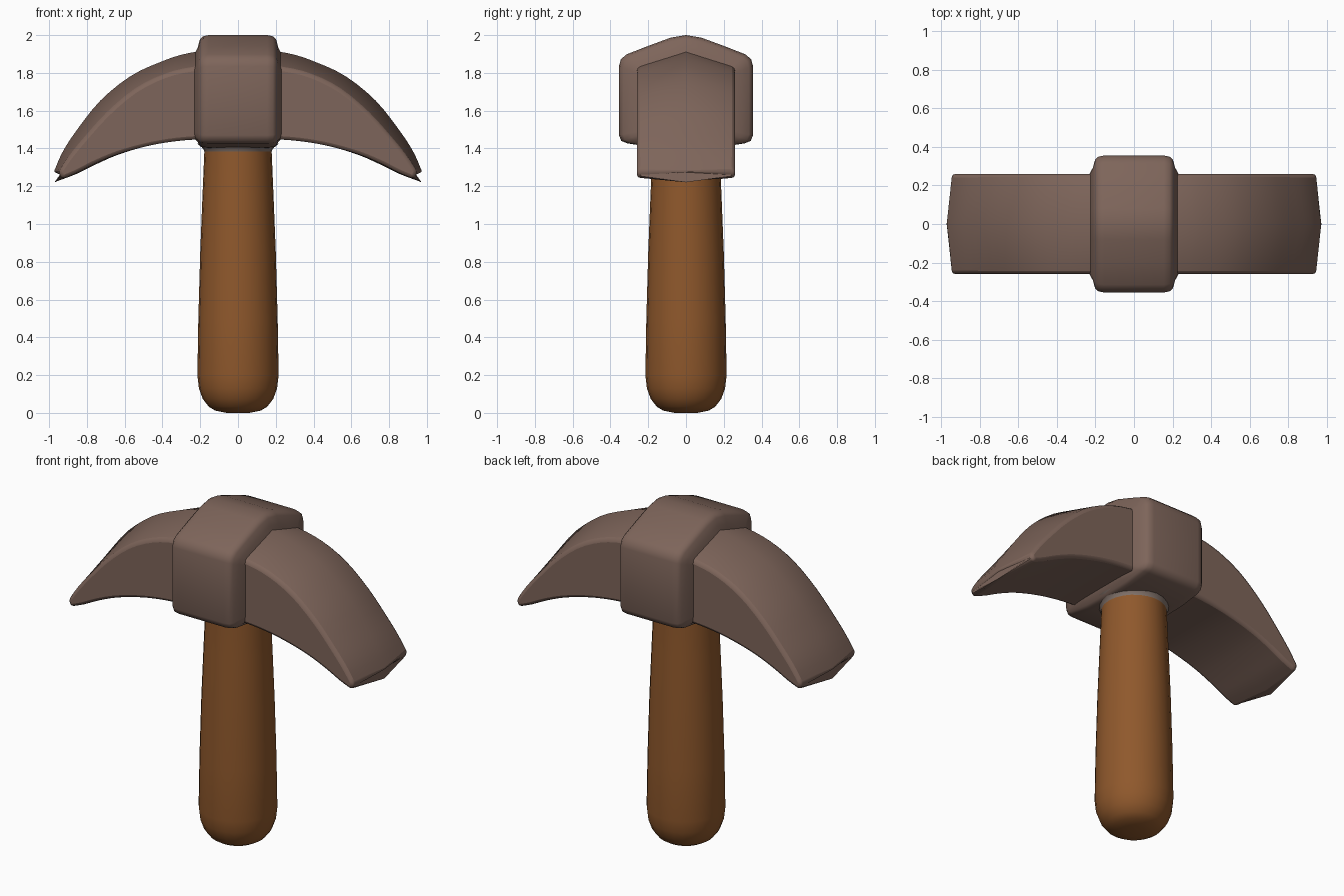
import bpy, bmesh, math
from mathutils import Vector

if "Cube" in bpy.data.objects:
    bpy.data.objects.remove(bpy.data.objects["Cube"])


def material(name, color):
    m = bpy.data.materials.new(name)
    m.diffuse_color = (*color, 1)
    m.use_nodes = True
    m.node_tree.nodes["Principled BSDF"].inputs["Base Color"].default_value = m.diffuse_color
    return m


HEAD = material("brown stone", (0.208, 0.130, 0.103))
WOOD = material("warm wood", (0.275, 0.098, 0.025))
RIM = material("grey rim", (0.235, 0.180, 0.155))


def loft(name, rings, mat, bevel=0, angle=40):
    """Skin closed rings of equal length and cap both ends."""
    bm = bmesh.new()
    vs = [[bm.verts.new(p) for p in r] for r in rings]
    n = len(rings[0])
    for a, b in zip(vs, vs[1:]):
        for i in range(n):
            j = (i + 1) % n
            bm.faces.new((a[i], a[j], b[j], b[i]))
    bm.faces.new(vs[0])
    bm.faces.new(vs[-1])
    bmesh.ops.recalc_face_normals(bm, faces=bm.faces[:])
    me = bpy.data.meshes.new(name)
    bm.to_mesh(me)
    bm.free()
    me.materials.append(mat)
    ob = bpy.data.objects.new(name, me)
    bpy.context.collection.objects.link(ob)
    if bevel:
        m = ob.modifiers.new("soft edges", 'BEVEL')
        m.width = bevel
        m.segments = 2
        m.limit_method = 'ANGLE'
        m.angle_limit = math.radians(angle)
        m.use_clamp_overlap = False
    bpy.ops.object.select_all(action='DESELECT')
    ob.select_set(True)
    bpy.context.view_layer.objects.active = ob
    bpy.ops.object.shade_smooth_by_angle(angle=math.radians(50))
    return ob


def catmull(pts, steps):
    """Smooth curve through the points."""
    p = [Vector(q) for q in pts]
    p = [2 * p[0] - p[1]] + p + [2 * p[-1] - p[-2]]
    out = []
    for i in range(1, len(p) - 2):
        a, b, c, d = p[i - 1:i + 3]
        for k in range(steps):
            t = k / steps
            out.append(0.5 * (2 * b + (c - a) * t + (2 * a - 5 * b + 4 * c - d) * t * t
                              + (3 * b - a - 3 * c + d) * t ** 3))
    return out + [p[-2]]


def both_sides(half):
    return [(-x, z) for x, z in half[:0:-1]] + half


# Curved double-ended blade: ridge, shoulder, lower edge and keel curves in x, z
ridge = catmull(both_sides([(0, 1.93), (.25, 1.907), (.41, 1.858), (.57, 1.782), (.73, 1.652),
                            (.86, 1.488), (.932, 1.375), (.978, 1.268)]), 3)
shoulder = catmull(both_sides([(0, 1.85), (.23, 1.828), (.385, 1.792), (.54, 1.715), (.69, 1.590),
                               (.815, 1.453), (.89, 1.362), (.948, 1.278)]), 3)
under = catmull(both_sides([(0, 1.455), (.23, 1.447), (.37, 1.433), (.50, 1.408), (.64, 1.368),
                            (.76, 1.318), (.85, 1.272), (.932, 1.238)]), 3)
keel = catmull(both_sides([(0, 1.455), (.23, 1.447), (.37, 1.433), (.50, 1.408), (.64, 1.365),
                           (.76, 1.312), (.86, 1.263), (.955, 1.228)]), 3)
W = 0.26
loft("blade", [[(r.x, 0, r.y), (s.x, W, s.y), (u.x, W, u.y), (k.x, 0, k.y),
                (u.x, -W, u.y), (s.x, -W, s.y)]
               for r, s, u, k in zip(ridge, shoulder, under, keel)], HEAD, 0.018)


# Collar block: rounded pentagon section, flaring into the blade at each side
def mirrored(half):
    return half + [(-y, z) for y, z in half[::-1] if y > 0]


outer = mirrored([(0, 2.0), (.08, 1.987), (.20, 1.943), (.315, 1.898), (.345, 1.872),
                  (.355, 1.835), (.355, 1.47), (.343, 1.44), (.31, 1.427), (.17, 1.405), (0, 1.40)])
inner = mirrored([(0, 1.895), (.08, 1.870), (.16, 1.845), (.235, 1.822), (.25, 1.815),
                  (.255, 1.80), (.255, 1.49), (.252, 1.47), (.24, 1.457), (.14, 1.454), (0, 1.454)])
half = [(0.155, 0), (0.185, 0.06), (0.202, 0.22), (0.213, 0.62), (0.233, 1.0)]
stations = [(-x, t) for x, t in half[::-1]] + half
loft("collar", [[(x, a[0] + (b[0] - a[0]) * t, a[1] + (b[1] - a[1]) * t)
                 for a, b in zip(outer, inner)] for x, t in stations], HEAD)


# Handle and the thin rim under the collar: lathed
def lathe(name, profile, mat, n=24):
    loft(name, [[(r * math.cos(2 * math.pi * i / n), r * math.sin(2 * math.pi * i / n), z)
                 for i in range(n)] for r, z in profile], mat)


lathe("handle", [(.06, 0), (.12, .012), (.155, .033), (.187, .075), (.207, .13), (.215, .20),
                 (.210, .5), (.200, .85), (.188, 1.15), (.178, 1.39), (.177, 1.46)], WOOD)
lathe("rim", [(.178, 1.382), (.183, 1.395), (.193, 1.408), (.215, 1.425)], RIM)
